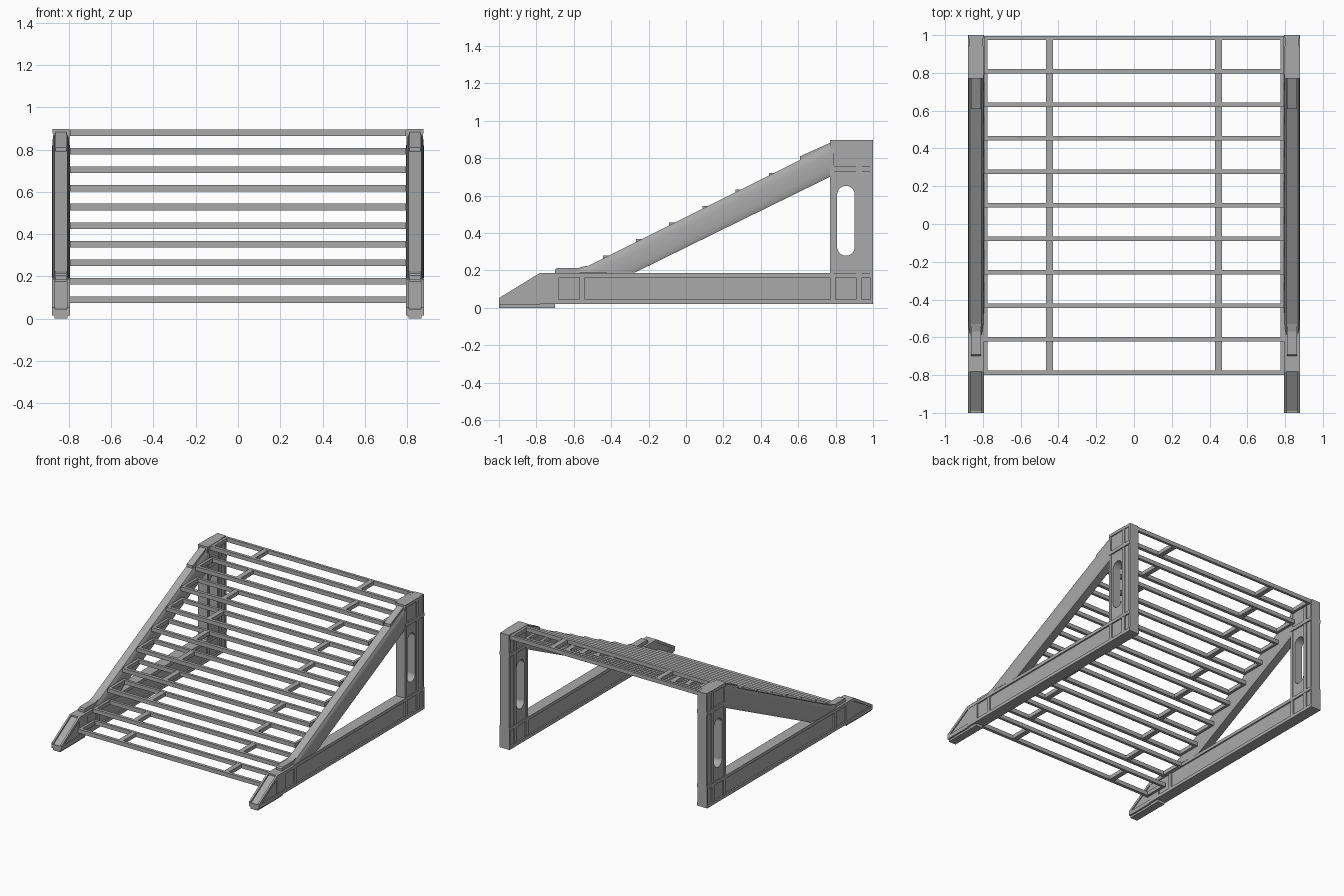
import bpy, bmesh, math
from mathutils import Vector

cube = bpy.data.objects.get("Cube")
if cube:
    bpy.data.objects.remove(cube, do_unlink=True)

grey = bpy.data.materials.new("plain grey")
grey.use_nodes = True
GREY = (0.4, 0.4, 0.4, 1)
grey.diffuse_color = GREY
grey.node_tree.nodes["Principled BSDF"].inputs["Base Color"].default_value = GREY

CX = 0.837   # centre of each side frame


def finish(bm, name):
    bmesh.ops.recalc_face_normals(bm, faces=bm.faces)
    mesh = bpy.data.meshes.new(name)
    bm.to_mesh(mesh)
    bm.free()
    mesh.materials.append(grey)
    ob = bpy.data.objects.new(name, mesh)
    bpy.context.collection.objects.link(ob)
    return ob


def add_box(bm, x0, x1, y0, y1, z0, z1):
    vs = bmesh.ops.create_cube(bm, size=1)["verts"]
    for v in vs:
        v.co = Vector(((x0 + x1) / 2 + v.co.x * (x1 - x0),
                       (y0 + y1) / 2 + v.co.y * (y1 - y0),
                       (z0 + z1) / 2 + v.co.z * (z1 - z0)))


def add_prism(bm, cx, half, profile):
    # side profile in y and z, extruded across x
    f = bm.faces.new([bm.verts.new((cx - half, y, z)) for y, z in profile])
    ext = bmesh.ops.extrude_face_region(bm, geom=[f])["geom"]
    bmesh.ops.translate(bm, vec=(2 * half, 0, 0),
                        verts=[g for g in ext if isinstance(g, bmesh.types.BMVert)])


def boxes(name, cx, parts):
    # parts are (half width, y0, y1, z0, z1)
    bm = bmesh.new()
    for h, *r in parts:
        add_box(bm, cx - h, cx + h, *r)
    return finish(bm, name)


def prism(name, cx, half, profile):
    bm = bmesh.new()
    add_prism(bm, cx, half, profile)
    return finish(bm, name)


def base_beam(side, cx):
    parts = [(0.032, -0.78, 1, 0.03, 0.18),
             (0.043, -0.78, 1, 0.02, 0.045),
             (0.043, -0.78, 1, 0.163, 0.187)]
    for y0, y1 in ((-0.78, -0.68), (-0.57, -0.54), (0.77, 0.80), (0.91, 0.94), (0.985, 1)):
        parts.append((0.041, y0, y1, 0.04, 0.17))
    boxes(side + "_base_beam", cx, parts)


def nose(side, cx):
    bm = bmesh.new()
    add_prism(bm, cx, 0.036, [(-0.99, 0.02), (-0.99, 0.045), (-0.78, 0.175), (-0.78, 0.02)])
    add_box(bm, cx - 0.043, cx + 0.043, -1, -0.78, 0.015, 0.045)
    # sloping rims along both edges
    for s in (-1, 1):
        add_prism(bm, cx + s * 0.036, 0.007,
                  [(-1, 0.03), (-1, 0.052), (-0.78, 0.187), (-0.78, 0.16)])
    add_box(bm, cx - 0.03, cx + 0.03, -1, -0.7, 0, 0.02)
    finish(bm, side + "_nose")


def post(side, cx):
    core = boxes(side + "_post_panel", cx, [(0.033, 0.77, 1, 0.18, 0.89)])
    # rounded slot through the panel
    r, yc, lo, hi = 0.047, 0.855, 0.325, 0.605
    ring = []
    for k in range(24):
        a = math.pi * (k + 0.5) / 12
        ring.append((yc + r * math.cos(a), (hi if k < 12 else lo) + r * math.sin(a)))
    cutter = prism("slot_cutter", cx, 0.1, ring)
    cutter.hide_render = True
    mod = core.modifiers.new("slot", 'BOOLEAN')
    mod.operation, mod.object, mod.solver = 'DIFFERENCE', cutter, 'EXACT'
    bpy.context.view_layer.objects.active = core
    bpy.ops.object.modifier_apply(modifier=mod.name)
    bpy.data.objects.remove(cutter, do_unlink=True)
    # upright ribs, cross band and cap
    ribs = [(0.039, y0, y1, 0.18, 0.89)
            for y0, y1 in ((0.77, 0.79), (0.91, 0.94), (0.985, 1))]
    boxes(side + "_post_ribs", cx, ribs + [
        (0.043, 0.77, 1, 0.73, 0.757), (0.041, 0.77, 0.94, 0.875, 0.897),
        (0.037, 0.94, 1, 0.875, 0.897)])


def brace(side, cx):
    # sloping brace with bulging sides
    low, high = Vector((0, -0.43, 0.19)), Vector((0, 0.79, 0.795))
    bm = bmesh.new()
    rows = []
    for end, run in ((low, 0.16), (high, 0)):
        row = []
        for s in (1, -1):
            for k in range(9):
                t = s * (k / 4 - 1)
                x = cx + s * (0.030 + 0.012 * math.sqrt(1 - t * t))
                y = end.y - run * t
                z = end.z + (0.085 * t if not run else 0)
                row.append(bm.verts.new((x, y, z)))
        rows.append(row)
    n = len(rows[0])
    for i in range(n):
        j = (i + 1) % n
        bm.faces.new((rows[0][i], rows[0][j], rows[1][j], rows[1][i]))
    for row in rows:
        bm.faces.new(row)
    ob = finish(bm, side + "_brace")
    bpy.ops.object.select_all(action='DESELECT')
    ob.select_set(True)
    bpy.context.view_layer.objects.active = ob
    bpy.ops.object.shade_smooth_by_angle(angle=math.radians(35))


def clips(side, cx):
    prism(side + "_lower_clip", cx, 0.026,
          [(-0.70, 0.18), (-0.70, 0.205), (-0.69, 0.214), (-0.57, 0.214),
           (-0.53, 0.225), (-0.53, 0.18)])
    prism(side + "_upper_clip", cx, 0.026,
          [(0.61, 0.77), (0.61, 0.81), (0.77, 0.882), (0.80, 0.882), (0.80, 0.80)])


for side, s in (("left", 1), ("right", -1)):
    for build in (base_beam, nose, post, brace, clips):
        build(side, s * CX)

# stepped open frames between the two sides
STEPS, RUN, RISE = 10, 0.1775, 0.0878
for i in range(STEPS):
    y0, top = -0.80 + RUN * i, 0.105 + RISE * i
    y1 = y0 + RUN + 0.02
    z0 = top - 0.031
    bm = bmesh.new()
    add_box(bm, -0.795, 0.795, y0, y0 + 0.024, z0, top)
    add_box(bm, -0.795, 0.795, y1 - 0.02, y1, z0, top)
    for s in (-1, 1):
        for xc, h in ((0.785, 0.01), (0.447, 0.019)):
            add_box(bm, s * xc - h, s * xc + h, y0 + 0.02, y1 - 0.015, z0 + 0.001, top - 0.001)
    finish(bm, "step_frame_%d" % (i + 1))
